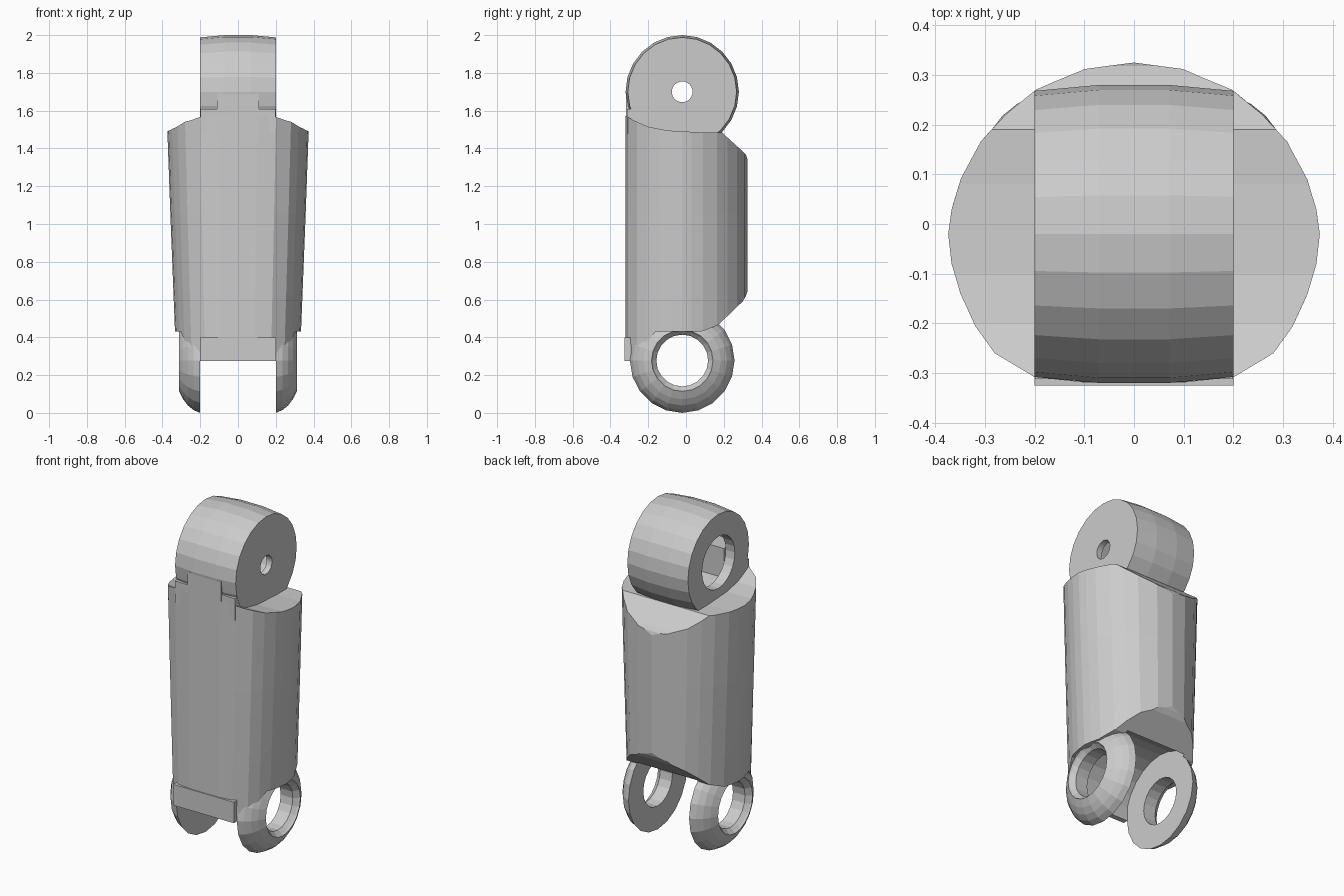
import bpy, bmesh, math

if "Cube" in bpy.data.objects:
    bpy.data.objects.remove(bpy.data.objects["Cube"])

CY = -0.02            # y of both hinge axes
TOP_Z, LOW_Z = 1.70, 0.277


def finish(name, bm):
    bmesh.ops.recalc_face_normals(bm, faces=bm.faces[:])
    me = bpy.data.meshes.new(name)
    bm.to_mesh(me)
    bm.free()
    ob = bpy.data.objects.new(name, me)
    bpy.context.collection.objects.link(ob)
    return ob


def revolve(name, profile, z, segs, closed=False, side=1):
    """Turn (x, radius) points around a hinge axis parallel to x."""
    bm = bmesh.new()
    rings = []
    for x, r in profile:
        rings.append([bm.verts.new((side * x,
                                    CY + r * math.sin(2 * math.pi * i / segs),
                                    z + r * math.cos(2 * math.pi * i / segs)))
                      for i in range(segs)])
    pairs = list(zip(rings, rings[1:]))
    if closed:
        pairs.append((rings[-1], rings[0]))
    for a, b in pairs:
        for i in range(segs):
            j = (i + 1) % segs
            bm.faces.new((a[i], a[j], b[j], b[i]))
    return finish(name, bm)


def prism(name, pts, half):
    """Extrude a (y, z) outline across x."""
    bm = bmesh.new()
    a = [bm.verts.new((-half, y, z)) for y, z in pts]
    b = [bm.verts.new((half, y, z)) for y, z in pts]
    bm.faces.new(a)
    bm.faces.new(b[::-1])
    for i in range(len(pts)):
        j = (i + 1) % len(pts)
        bm.faces.new((a[i], a[j], b[j], b[i]))
    return finish(name, bm)


def box(name, hx, y0, y1, z0, z1):
    return prism(name, [(y0, z0), (y1, z0), (y1, z1), (y0, z1)], hx)


def boolean(ob, cutter, op):
    mod = ob.modifiers.new("cut", 'BOOLEAN')
    mod.operation = op
    mod.solver = 'EXACT'
    mod.object = cutter
    dg = bpy.context.evaluated_depsgraph_get()
    me = bpy.data.meshes.new_from_object(ob.evaluated_get(dg))
    ob.modifiers.clear()
    ob.data = me
    bpy.data.objects.remove(cutter)


# Body column: rounded section, narrower towards the bottom
half = [(0.0, -0.320), (0.10, -0.319), (0.20, -0.308), (0.28, -0.26), (0.32, -0.205),
        (0.35, -0.14), (0.368, -0.08), (0.375, -0.02), (0.368, 0.03), (0.35, 0.09),
        (0.31, 0.165), (0.26, 0.22), (0.20, 0.27), (0.10, 0.312), (0.0, 0.325)]
section = half + [(-x, y) for x, y in half[-2:0:-1]]
bm = bmesh.new()
loops = []
for z, s in ((0.2, 0.865), (0.62, 0.91), (1.05, 0.955), (1.62, 1.01)):
    loops.append([bm.verts.new((x * s, y, z)) for x, y in section])
n = len(section)
for a, b in zip(loops, loops[1:]):
    for i in range(n):
        bm.faces.new((a[i], a[(i + 1) % n], b[(i + 1) % n], b[i]))
bm.faces.new(loops[0][::-1])
bm.faces.new(loops[-1])
body = finish("body", bm)

# Trim the body to its side outline (dished top, sloped back ends)
outline = [(-0.34, 0.285), (-0.295, 0.29), (-0.16, 0.43), (0.08, 0.43), (0.17, 0.465),
           (0.30, 0.59), (0.318, 0.62), (0.34, 0.69), (0.34, 1.30), (0.318, 1.365),
           (0.30, 1.385), (0.19, 1.485), (0.08, 1.485), (-0.10, 1.495),
           (-0.20, 1.515), (-0.28, 1.55), (-0.34, 1.585)]
boolean(body, prism("trim", outline, 0.6), 'INTERSECT')

# Round clearance between the fork arms
slot = [(CY + 0.287 * math.cos(2 * math.pi * i / 24), LOW_Z + 0.287 * math.sin(2 * math.pi * i / 24))
        for i in range(24)]
boolean(body, prism("slot", slot, 0.2), 'DIFFERENCE')

# Upper knuckle: hollow crowned drum, wide socket on the left, pin hole on the right
revolve("knuckle", [(-0.14, 0.155), (-0.2, 0.155), (-0.2, 0.288), (-0.07, 0.3),
                    (0.07, 0.3), (0.2, 0.288), (0.2, 0.055), (0.165, 0.055)], TOP_Z, 24)

# Front web joining the knuckle to the body
box("knuckle_web", 0.199, -0.312, -0.2, 1.48, 1.61)
box("knuckle_web_middle", 0.11, -0.318, -0.2, 1.48, 1.69)

# Domed fork arms with bevelled bores
arm = [(0.2, 0.137), (0.2, 0.277), (0.235, 0.262), (0.265, 0.238), (0.29, 0.205),
       (0.312, 0.163), (0.302, 0.157), (0.28, 0.137)]
for side, label in ((1, "right"), (-1, "left")):
    revolve("fork_arm_" + label, arm, LOW_Z, 20, closed=True, side=side)

# Stop plate across the front of the fork
box("stop_plate", 0.2, -0.325, -0.295, 0.275, 0.40)
